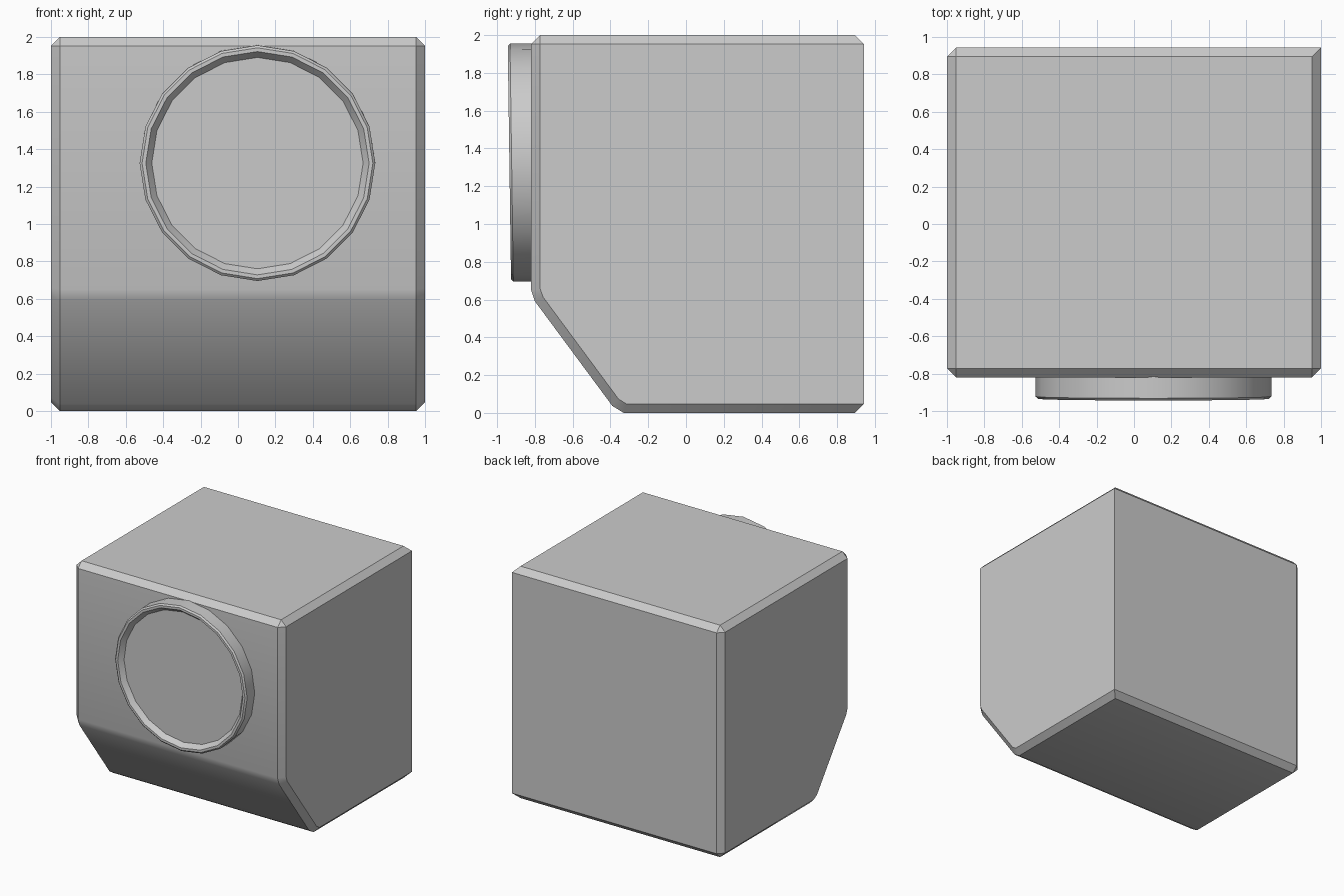
import bpy, bmesh, math
from mathutils import Matrix

if "Cube" in bpy.data.objects:
    bpy.data.objects.remove(bpy.data.objects["Cube"])


def finish(bm, name, angle):
    bmesh.ops.recalc_face_normals(bm, faces=bm.faces)
    mesh = bpy.data.meshes.new(name)
    bm.to_mesh(mesh)
    bm.free()
    obj = bpy.data.objects.new(name, mesh)
    bpy.context.collection.objects.link(obj)
    bpy.ops.object.select_all(action='DESELECT')
    obj.select_set(True)
    bpy.context.view_layer.objects.active = obj
    bpy.ops.object.shade_smooth_by_angle(angle=math.radians(angle))
    return obj


# Body: side profile (y, z) extruded across x, with softened lower-front creases
FRONT, BACK = -0.82, 0.943
profile = [(FRONT, 2), (FRONT, 0.65), (-0.80, 0.591), (-0.39, 0.037),
           (-0.33, 0), (BACK, 0), (BACK, 2)]
bm = bmesh.new()
left = [bm.verts.new((-1, y, z)) for y, z in profile]
right = [bm.verts.new((1, y, z)) for y, z in profile]
bm.faces.new(left)
bm.faces.new(right)
n = len(profile)
for i in range(n):
    j = (i + 1) % n
    bm.faces.new((left[i], left[j], right[j], right[i]))
bmesh.ops.recalc_face_normals(bm, faces=bm.faces)


# Chamfer every hard edge except the back right upright
def chamfered(edge):
    upright = all(v.co.x > 0.9 and v.co.y > BACK - 0.01 for v in edge.verts)
    return edge.calc_face_angle() > math.radians(40) and not upright


bmesh.ops.bevel(bm, geom=[e for e in bm.edges if chamfered(e)],
                offset=0.048, offset_type='OFFSET', segments=1,
                affect='EDGES', clamp_overlap=True)
finish(bm, "body", 34)

# Round front bezel: (radius, y) rings around the y axis, closed by a recessed disc
SIDES = 20
rings = [(0.63, 0.16), (0.63, 0.012), (0.617, 0), (0.597, 0), (0.565, 0.04)]
bm = bmesh.new()
loops = []
for r, y in rings:
    loops.append([bm.verts.new((r * math.sin(a), y, r * math.cos(a)))
                  for a in (math.tau * i / SIDES for i in range(SIDES))])
for a, b in zip(loops, loops[1:]):
    for i in range(SIDES):
        j = (i + 1) % SIDES
        bm.faces.new((a[i], a[j], b[j], b[i]))
bm.faces.new(loops[0])
bm.faces.new(loops[-1])
# Slight forward lean at the top
bmesh.ops.transform(bm, verts=bm.verts, matrix=Matrix.Translation((0.104, -0.935, 1.325))
                    @ Matrix.Rotation(math.radians(0.8), 4, 'X'))
finish(bm, "round_bezel", 30)
